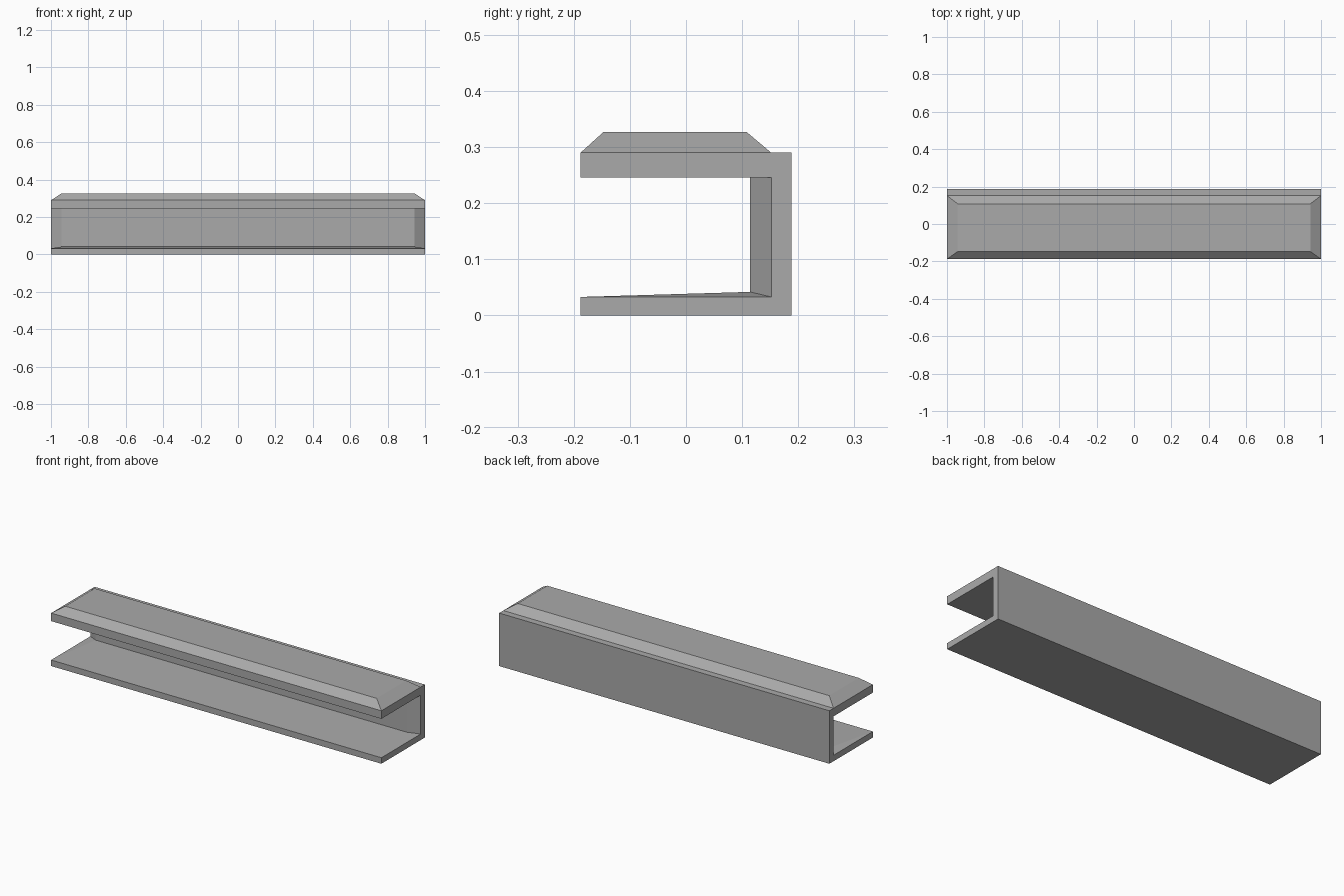
import bpy
import bmesh

cube = bpy.data.objects.get("Cube")
if cube:
    bpy.data.objects.remove(cube, do_unlink=True)

grey = bpy.data.materials.new("plain grey")
grey.use_nodes = True
grey.diffuse_color = (0.4, 0.4, 0.4, 1)
grey.node_tree.nodes["Principled BSDF"].inputs["Base Color"].default_value = (0.4, 0.4, 0.4, 1)

FRONT, BACK, WALL = -0.188, 0.188, 0.152
FLOOR, CEIL, DECK, TOP = 0.033, 0.246, 0.29, 0.327
HALF, INNER = 1.0, 0.943

# C-shaped cross-section at the open ends; the raised top collapses to its rim
end = [(FRONT, 0), (FRONT, FLOOR), (WALL, FLOOR), (WALL, CEIL), (FRONT, CEIL),
       (FRONT, DECK), (FRONT, DECK), (WALL, DECK), (WALL, DECK), (BACK, DECK), (BACK, 0)]

# Same section further in: padded back wall, sloping floor, raised top
mid = list(end)
mid[2], mid[3] = (0.114, 0.042), (0.114, CEIL)
mid[6], mid[7] = (-0.147, TOP), (0.108, TOP)

bm = bmesh.new()


def ring(x, section):
    return [bm.verts.new((x, y, z)) for y, z in section]


left_end, left_mid = ring(HALF, end), ring(INNER, mid)
right_mid, right_end = ring(-INNER, mid), ring(-HALF, end)
count = len(end)

# Long middle stretch
for i in range(count):
    j = (i + 1) % count
    bm.faces.new((left_mid[i], left_mid[j], right_mid[j], right_mid[i]))

# Tapered ends and their caps
for outer, inner in ((left_end, left_mid), (right_end, right_mid)):
    for i in range(count):
        j = (i + 1) % count
        bm.faces.new((outer[i], outer[j], inner[j]))
        bm.faces.new((outer[i], inner[j], inner[i]))
    bm.faces.new(outer)

# Weld collapsed points, merge flat neighbours
bmesh.ops.remove_doubles(bm, verts=bm.verts[:], dist=0.0005)
bmesh.ops.dissolve_limit(bm, angle_limit=0.005, verts=bm.verts[:], edges=bm.edges[:])
bmesh.ops.recalc_face_normals(bm, faces=bm.faces[:])

mesh = bpy.data.meshes.new("channel_beam")
bm.to_mesh(mesh)
bm.free()
mesh.materials.append(grey)
beam = bpy.data.objects.new("channel_beam", mesh)
bpy.context.collection.objects.link(beam)
